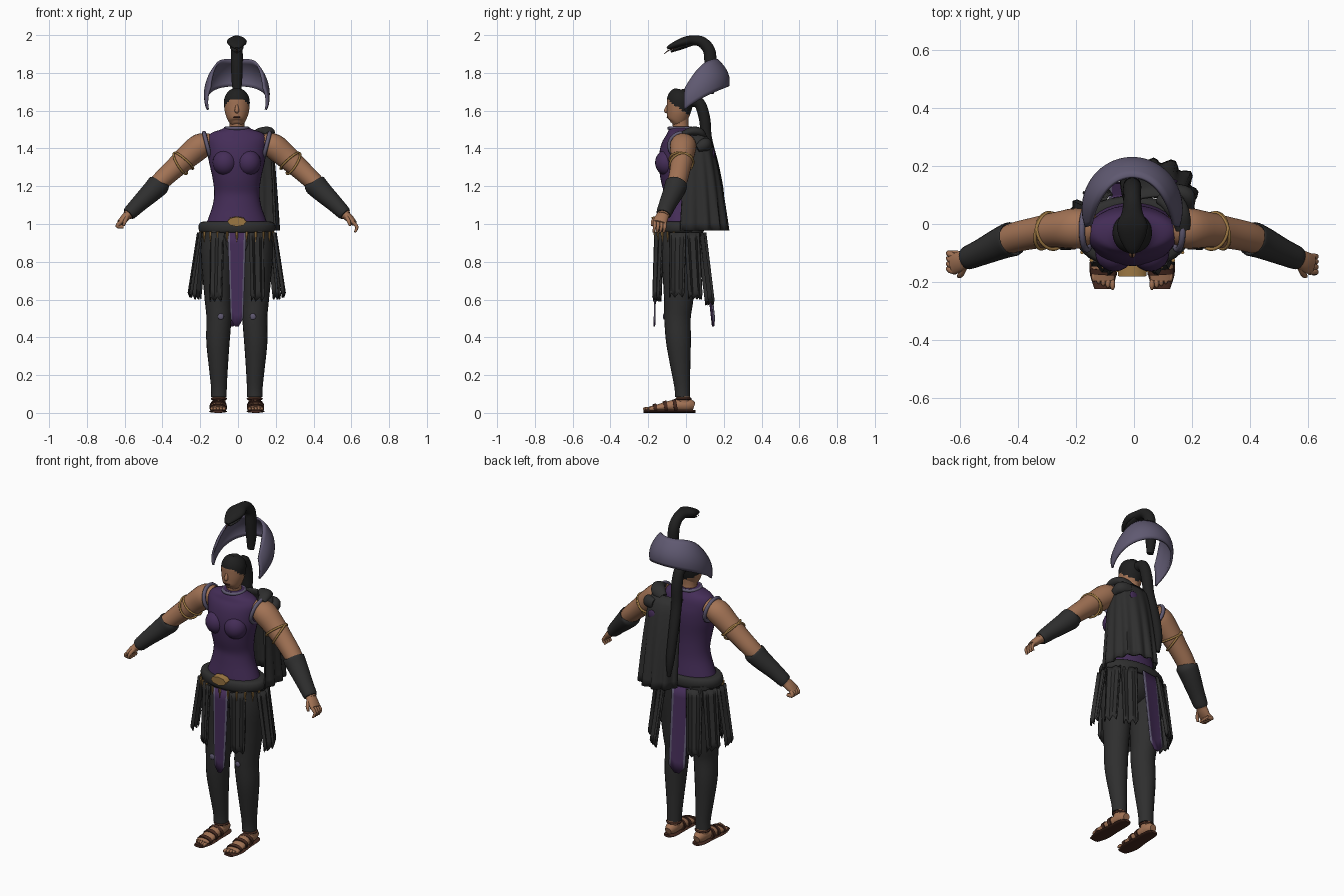
import bpy, bmesh, math
from mathutils import Vector, Matrix

old = bpy.data.objects.get("Cube")
if old:
    bpy.data.objects.remove(old, do_unlink=True)

CENTRE = -0.006
X, Y, Z = Vector((1, 0, 0)), Vector((0, 1, 0)), Vector((0, 0, 1))


def material(name, *rgb):
    mat = bpy.data.materials.new(name)
    mat.use_nodes = True
    mat.diffuse_color = (*rgb, 1)
    mat.node_tree.nodes["Principled BSDF"].inputs["Base Color"].default_value = (*rgb, 1)
    return mat


skin = material("warm brown skin", 0.36, 0.17, 0.09)
purple = material("deep purple cloth", 0.058, 0.026, 0.096)
trim = material("grey violet", 0.115, 0.10, 0.165)
black = material("charcoal cloth", 0.028, 0.028, 0.028)
hair = material("black hair", 0.014, 0.014, 0.014)
gold = material("dull gold", 0.36, 0.20, 0.06)
leather = material("dark brown leather", 0.06, 0.022, 0.014)


def finish(name, bm, *mats, angle=50):
    bmesh.ops.recalc_face_normals(bm, faces=bm.faces[:])
    mesh = bpy.data.meshes.new(name)
    bm.to_mesh(mesh)
    bm.free()
    for mat in mats:
        mesh.materials.append(mat)
    mesh.shade_smooth()
    mesh.set_sharp_from_angle(angle=math.radians(angle))
    obj = bpy.data.objects.new(name, mesh)
    bpy.context.collection.objects.link(obj)
    return obj


def spline(rows, steps=4):
    """Smoothly interpolate rows of numbers."""
    rows = [Vector(r) for r in rows]
    out = []
    for i in range(len(rows) - 1):
        a, b, c, d = rows[max(i - 1, 0)], rows[i], rows[i + 1], rows[min(i + 2, len(rows) - 1)]
        for k in range(steps):
            t = k / steps
            out.append(b + (c - a) * (t / 2) + (a * 2 - b * 5 + c * 4 - d) * (t * t / 2)
                       + (b * 3 - a - c * 3 + d) * (t ** 3 / 2))
    return out + [rows[-1]]


def loft(name, rows, *mats, ref=Y, side=1, sides=20, steps=4, rule=None):
    """Skin oval rings (x, y, z, radius across, radius along ref)."""
    rows = spline(rows, steps)
    points = [Vector((CENTRE + side * r[0], r[1], r[2])) for r in rows]
    bm, rings = bmesh.new(), []
    for i, (p, r) in enumerate(zip(points, rows)):
        t = (points[min(i + 1, len(points) - 1)] - points[max(i - 1, 0)]).normalized()
        along = (ref - t * ref.dot(t)).normalized()
        across = t.cross(along)
        turns = [math.tau * k / sides for k in range(sides)]
        rings.append([bm.verts.new(p + across * (max(r[3], 0.001) * math.cos(a))
                                   + along * (max(r[4], 0.001) * math.sin(a))) for a in turns])
    for low, high in zip(rings, rings[1:]):
        for k in range(sides):
            j = (k + 1) % sides
            bm.faces.new((low[k], low[j], high[j], high[k]))
    bm.faces.new(rings[0])
    bm.faces.new(rings[-1])
    if rule:
        for f in bm.faces:
            f.material_index = int(rule(f.calc_center_median()))
    return finish(name, bm, *mats)


def sheet(name, rows, *mats, thickness=0.008, edge=False):
    """Cloth from a grid of points; edge gives the outer columns the second material."""
    bm = bmesh.new()
    grid = [[bm.verts.new(p) for p in row] for row in rows]
    last = len(grid[0]) - 2
    for low, high in zip(grid, grid[1:]):
        for k in range(last + 1):
            f = bm.faces.new((low[k], low[k + 1], high[k + 1], high[k]))
            f.material_index = int(edge and k in (0, last))
    obj = finish(name, bm, *mats)
    solid = obj.modifiers.new("thickness", "SOLIDIFY")
    solid.thickness, solid.offset = thickness, 0
    return obj


def blob(name, centre, size, mat):
    bm = bmesh.new()
    bmesh.ops.create_uvsphere(bm, u_segments=20, v_segments=12, radius=1,
                              matrix=Matrix.Translation(centre) @ Matrix.Diagonal((*size, 1)))
    return finish(name, bm, mat)


def ring(name, centre, axis, radius, tube, mat, squash=1):
    bpy.ops.mesh.primitive_torus_add(major_radius=radius, minor_radius=tube, major_segments=28,
                                     minor_segments=8, location=centre)
    obj = bpy.context.object
    obj.name = name
    obj.rotation_mode = "QUATERNION"
    obj.rotation_quaternion = Vector(axis).to_track_quat("Z", "Y")
    obj.scale = (1, squash, 1)
    obj.data.materials.append(mat)
    obj.data.shade_smooth()


# Torso, bust, collar and belt
loft("tunic", [(0, -.03, .95, .18, .11), (0, -.03, 1.02, .155, .103), (0, -.03, 1.1, .128, .092),
               (0, -.03, 1.17, .12, .088), (0, -.038, 1.25, .13, .098), (0, -.04, 1.33, .148, .105),
               (0, -.035, 1.4, .156, .1), (0, -.03, 1.45, .158, .085), (0, -.03, 1.482, .135, .07),
               (0, -.03, 1.5, .085, .06), (0, -.03, 1.515, .058, .055)], purple, sides=32)
ring("collar_trim", (CENTRE, -.03, 1.507), Z, .06, .009, trim)
loft("belt", [(0, -.03, .95, .185, .115), (0, -.03, .965, .2, .125), (0, -.03, .99, .203, .127),
              (0, -.03, 1.01, .19, .118), (0, -.03, 1.015, .15, .1)], black, sides=32)
blob("pelvis", (CENTRE, -.03, .92), (.15, .11, .12), black)
loft("belt_buckle", [(0, -.14, 1.015, .026, .05), (0, -.18, 1.012, .026, .05)], gold,
     ref=X, sides=8, steps=1)

# Neck, head and face
loft("neck", [(0, -.02, 1.47, .045, .045), (0, -.028, 1.52, .04, .042), (0, -.03, 1.57, .042, .045)], skin)
loft("head", [(0, -.062, 1.525, .022, .025), (0, -.052, 1.542, .043, .048), (0, -.042, 1.58, .06, .06),
              (0, -.035, 1.62, .067, .067), (0, -.03, 1.66, .067, .07), (0, -.025, 1.692, .053, .058),
              (0, -.02, 1.71, .028, .03), (0, -.02, 1.714, 0, 0)], skin, hair, sides=28,
     rule=lambda p: p.z + .75 * p.y > 1.585)
loft("nose", [(0, -.096, 1.63, .006, .006), (0, -.105, 1.6, .012, .012), (0, -.1, 1.59, .006, .006)], skin, sides=10)
blob("mouth", (CENTRE, -.096, 1.565), (.02, .006, .005), leather)
loft("ponytail", [(0, .02, 1.65, .03, .03), (0, .07, 1.64, .03, .03), (-.002, .098, 1.56, .03, .032),
                  (-.008, .11, 1.45, .028, .03), (-.015, .15, 1.3, .026, .028),
                  (-.015, .18, 1.15, .022, .024), (-.01, .185, 1.05, .008, .01)], hair, ref=X)

# Serpent crest
loft("serpent", [(0, .13, 1.69, .016, .02), (0, .135, 1.76, .028, .028), (0, .13, 1.85, .032, .031),
                 (0, .122, 1.92, .032, .031), (0, .085, 1.963, .029, .03), (0, .04, 1.972, .026, .036),
                 (0, 0, 1.967, .026, .052), (0, -.04, 1.955, .021, .047), (0, -.08, 1.94, .013, .028),
                 (0, -.1, 1.93, .006, .012)], hair, ref=X)
loft("serpent_jaw", [(0, .03, 1.955, .012, .03), (0, -.03, 1.932, .01, .036), (0, -.08, 1.912, .005, .014)], hair, ref=X)
loft("serpent_tongue", [(0, -.04, 1.935, .003, .006), (0, -.09, 1.92, .003, .004), (0, -.115, 1.9, .002, .002)], leather, ref=X, sides=6)

# Crescent headdress
crescent = []
for v in [k / 8 for k in range(9)]:
    row = []
    for k in range(41):
        u = k / 20 - 1
        turn = math.radians(112) * u
        wide, tall = 1 - u * u, 1 - u ** 4
        low, high = 1.605 + .125 * wide, 1.72 + .15 * tall
        shape = .96 + .16 * v * (1 - v) - (.08 + .27 * tall) * v ** 2.2
        row.append((CENTRE + .172 * shape * math.sin(turn), .055 + .175 * shape * math.cos(turn),
                    low + (high - low) * v))
    crescent.append(row)
sheet("crescent_headdress", crescent, trim, thickness=.012)

# Limbs, built for each side
for side, word in ((1, "left"), (-1, "right")):
    def place(x, y, z):
        return (CENTRE + side * x, y, z)

    blob(word + "_bust", place(.062, -.1, 1.325), (.066, .064, .068), purple)
    ring(word + "_armhole_trim", place(.157, -.018, 1.415), (side, 0, -.25), .07, .011, trim)
    loft(word + "_arm", [(.13, -.01, 1.44, .04, .05), (.19, -.015, 1.415, .066, .07),
                         (.26, -.02, 1.358, .063, .062), (.33, -.03, 1.295, .055, .055),
                         (.4, -.045, 1.23, .05, .052), (.46, -.068, 1.165, .046, .047),
                         (.53, -.1, 1.095, .035, .038), (.58, -.122, 1.045, .026, .032)], skin, side=side)
    loft(word + "_bracer", [(.41, -.05, 1.215, .05, .05), (.415, -.052, 1.208, .06, .06),
                            (.45, -.065, 1.172, .055, .056), (.52, -.097, 1.105, .044, .046),
                            (.57, -.118, 1.055, .036, .04), (.572, -.119, 1.053, .02, .03)], black, side=side)
    for k, lean in enumerate((-.25, .3)):
        ring(f"{word}_armlet_{k}", place(.28 + .02 * k, -.024, 1.335 - .015 * k),
             (side, lean, -.9 + lean), .064, .006, gold)

    # Hands: the left one is open and the right one closed
    loft(word + "_palm", [(.565, -.115, 1.06, .022, .03), (.595, -.13, 1.03, .022, .036),
                          (.62, -.14, 1.005, .016, .036)], skin, side=side)
    for k in range(4):
        y = -.112 - .018 * k
        tip = [(.635, y, .985, .009, .009), (.625, y - .006, .957, .006, .007)] if side > 0 else \
              [(.632, y + .01, .99, .012, .011), (.6, y + .01, .985, .01, .01)]
        loft(f"{word}_finger_{k}", [(.61, y, 1.014, .01, .01)] + tip, skin, side=side, sides=10)
    loft(word + "_thumb", [(.58, -.15, 1.04, .011, .011), (.592, -.175, 1.015, .01, .01),
                           (.6, -.18, .99, .006, .006)], skin, side=side, sides=10)

    # Legs, knee patches, feet and sandals
    loft(word + "_trouser_leg", [(.085, -.025, .97, .1, .11), (.098, -.03, .85, .094, .105),
                                 (.1, -.035, .7, .08, .087), (.098, -.04, .58, .07, .076),
                                 (.095, -.045, .5, .066, .07), (.1, -.04, .38, .062, .066),
                                 (.098, -.03, .25, .051, .053), (.095, -.02, .14, .042, .042),
                                 (.095, -.018, .085, .041, .04)], black, side=side)
    blob(word + "_knee_patch", place(.085, -.116, .51), (.016, .006, .016), trim)
    loft(word + "_ankle", [(.095, -.015, .1, .034, .034), (.095, -.01, .03, .034, .04)], skin, side=side)
    loft(word + "_foot", [(.095, .043, .035, .02, .02), (.095, .01, .042, .034, .034),
                          (.097, -.07, .038, .03, .037), (.1, -.15, .027, .018, .042),
                          (.1, -.195, .022, .011, .038)], skin, ref=X, side=side)
    loft(word + "_sandal_sole", [(.095, .05, .008, .008, .022), (.095, .02, .008, .008, .038),
                                 (.097, -.07, .008, .008, .042), (.1, -.16, .008, .008, .048),
                                 (.1, -.225, .008, .008, .03)], leather, ref=X, side=side)
    for k in range(5):
        blob(f"{word}_toe_{k}", place(.068 + .016 * k, -.208 + .007 * k, .022), (.009, .02, .01), skin)
    for k, (y, height) in enumerate(((-.05, .04), (-.1, .036), (-.155, .028))):
        loft(f"{word}_sandal_strap_{k}", [(.098, y, height - .002, height - .003, .045),
                                          (.099, y - .018, height - .005, height - .006, .046)],
             leather, ref=X, side=side, steps=1)
    ring(word + "_ankle_strap", place(.095, -.013, .075), Z, .037, .006, leather)


# Skirt panels hung around the hips
def panel(name, degrees, bottom, half, tip, flare, *mats, edge=False):
    a = math.radians(degrees)
    out, across = Vector((math.sin(a), -math.cos(a), 0)), Vector((math.cos(a), math.sin(a), 0))
    hip = Vector((CENTRE + .195 * out.x, -.03 + .125 * out.y, 0))
    rows = []
    for k in range(9):
        v = k / 8
        row = []
        for c, u in enumerate((-1, -.75, -.3, .3, .75, 1)):
            ragged = abs(u) * .06 if edge else .025 * (c % 2)
            z = .955 + (bottom + ragged - .955) * v
            width = half + (tip - half) * v
            row.append(hip + out * (flare * v + .01 * (c % 2) * (not edge)) + across * (u * width) + Z * z)
        rows.append(row)
    sheet(name, rows, *mats, edge=edge)


panel("front_loincloth", 0, .44, .05, .034, .012, purple, trim, edge=True)
panel("back_loincloth", 188, .44, .055, .05, .05, purple, trim, edge=True)
for side, word in ((1, "left"), (-1, "right")):
    for k, (angle, bottom, flare) in enumerate(((31, .59, .015), (84, .61, .05), (118, .6, .04), (148, .57, .055))):
        panel(f"{word}_skirt_strip_{k}", side * angle, bottom, .042, .038, flare, black)
for k in range(-5, 6):
    a = math.radians(15 * k)
    x, y = .2 * math.sin(a), -.03 - .135 * math.cos(a)
    loft(f"belt_fang_{k + 5}", [(x, y, .96, .007, .007), (x, y, .935, .006, .006), (x, y, .905, 0, 0)], gold, sides=6)

# Folded cape over the left side of the back
top_edge = spline([(-.03, .07), (.03, .09), (.1, .095), (.155, .08), (.165, .05), (.16, .02)], 8)
hem = spline([(-.03, .13), (.01, .195), (.1, .215), (.185, .17), (.21, .08), (.2, -.03)], 8)
cape = []
for k in range(13):
    v = k / 12
    row = []
    for i, (a, b) in enumerate(zip(top_edge, hem)):
        p = a.lerp(b, v ** .5)
        fold = 1 + .05 * v * math.sin(i * 1.1)
        row.append((p.x * fold, p.y * fold, 1.475 - .51 * v))
    cape.append(row)
sheet("cape", cape, black, thickness=.01)
blob("cape_roundel", (.125, .147, 1.37), (.026, .008, .026), purple)
loft("cape_shoulder_roll", [(.1, .09, 1.46, .02, .03), (.14, .07, 1.485, .025, .04), (.165, .03, 1.49, .024, .035),
                            (.175, -.02, 1.475, .014, .025)], black, ref=X)
loft("cape_bundle", [(.13, .12, 1.42, .02, .03), (.185, .1, 1.42, .03, .035), (.2, .06, 1.4, .015, .02)], black, ref=Z)
